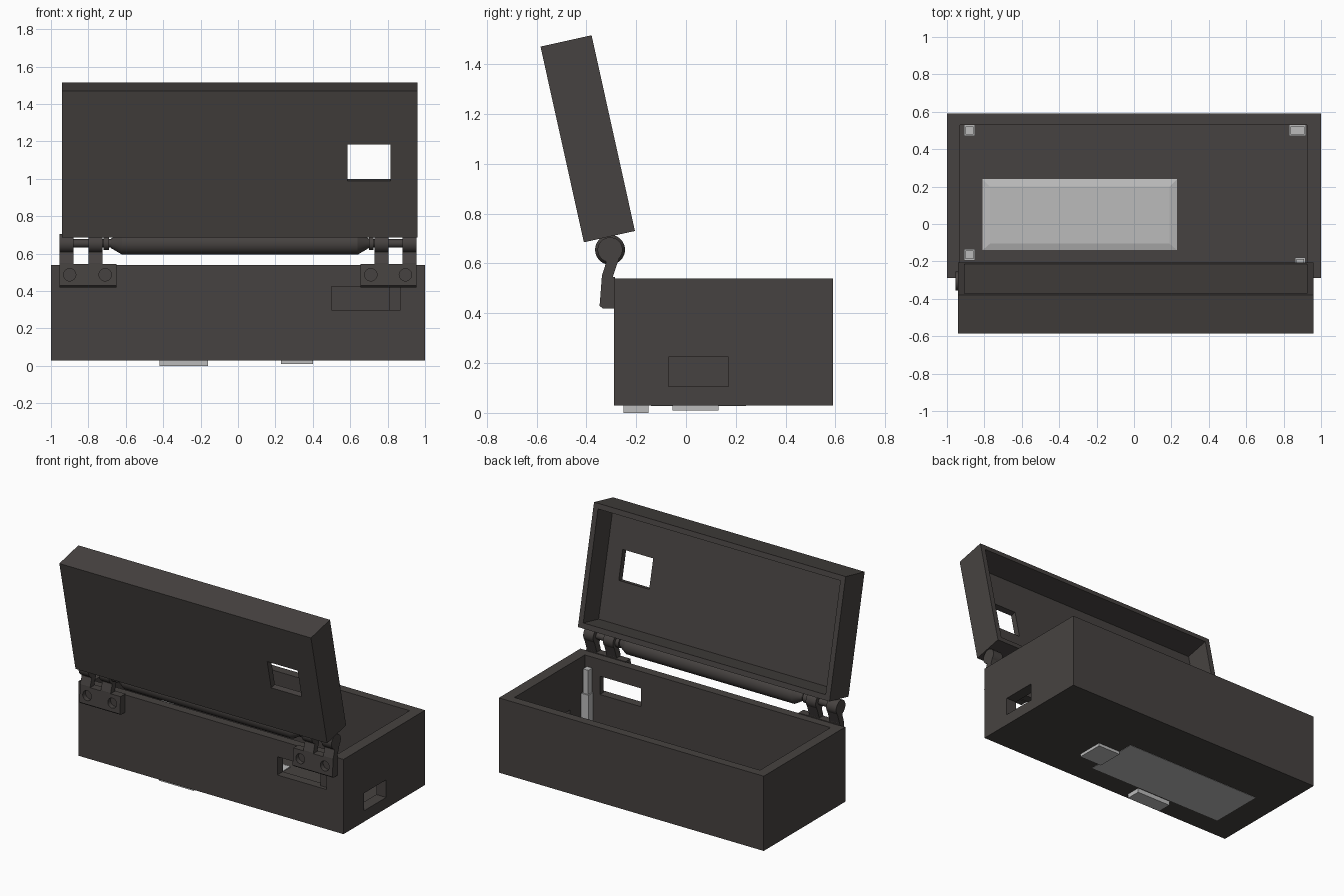
import bpy, bmesh, math
from mathutils import Vector, Matrix

if "Cube" in bpy.data.objects:
    bpy.data.objects.remove(bpy.data.objects["Cube"])


def material(name, rgb):
    m = bpy.data.materials.new(name)
    m.diffuse_color = (*rgb, 1)
    m.use_nodes = True
    m.node_tree.nodes["Principled BSDF"].inputs["Base Color"].default_value = m.diffuse_color
    return m


DARK = material("dark_charcoal", (0.062, 0.055, 0.052))
GREY = material("light_grey", (0.5, 0.5, 0.5))


def finish(name, bm, mat):
    bmesh.ops.recalc_face_normals(bm, faces=bm.faces[:])
    me = bpy.data.meshes.new(name)
    bm.to_mesh(me)
    bm.free()
    me.materials.append(mat)
    ob = bpy.data.objects.new(name, me)
    bpy.context.collection.objects.link(ob)
    return ob


def block(name, x, y, z, mat=DARK):
    """Box given by its min and max on each axis."""
    bm = bmesh.new()
    bmesh.ops.create_cube(bm, size=1)
    for v in bm.verts:
        v.co = Vector([(r[0] + r[1]) / 2 + c * (r[1] - r[0]) for r, c in zip((x, y, z), v.co)])
    return finish(name, bm, mat)


def lathe_x(name, sections, y, z, mat=DARK, sides=40):
    """Turned solid along x from (x, radius) sections."""
    bm = bmesh.new()
    rings = [[bm.verts.new((x, y + r * math.cos(a), z + r * math.sin(a)))
              for a in [2 * math.pi * i / sides for i in range(sides)]] for x, r in sections]
    for a, b in zip(rings, rings[1:]):
        for i in range(sides):
            j = (i + 1) % sides
            bm.faces.new((a[i], a[j], b[j], b[i]))
    bm.faces.new(rings[0])
    bm.faces.new(rings[-1])
    return smooth(finish(name, bm, mat))


def extrude_x(name, profile, x0, x1, mat=DARK):
    """Prism from a (y, z) profile."""
    bm = bmesh.new()
    f = bm.faces.new([bm.verts.new((x0, y, z)) for y, z in profile])
    g = bmesh.ops.extrude_face_region(bm, geom=[f])["geom"]
    bmesh.ops.translate(bm, vec=(x1 - x0, 0, 0), verts=[v for v in g if isinstance(v, bmesh.types.BMVert)])
    return finish(name, bm, mat)


def select(ob):
    bpy.ops.object.select_all(action='DESELECT')
    ob.select_set(True)
    bpy.context.view_layer.objects.active = ob


def smooth(ob):
    select(ob)
    bpy.ops.object.shade_smooth_by_angle(angle=math.radians(30))
    return ob


def cut(ob, *cutters):
    for c in cutters:
        c.hide_render = True
        select(ob)
        mod = ob.modifiers.new("cut", 'BOOLEAN')
        mod.operation, mod.solver, mod.object = 'DIFFERENCE', 'EXACT', c
        bpy.ops.object.modifier_apply(modifier=mod.name)
        bpy.data.objects.remove(c)


# Case body with cavity, front slot with recess, and side port
body = block("case_body", (-1, 1), (-0.29, 0.59), (0.03, 0.54))
cut(body,
    block("cavity", (-0.93, 0.925), (-0.23, 0.53), (0.08, 0.7)),
    block("front_slot", (0.5, 0.81), (-0.4, -0.1), (0.30, 0.425)),
    block("slot_recess", (0.8, 0.87), (-0.4, -0.265), (0.30, 0.425)),
    block("side_port", (0.8, 1.1), (-0.07, 0.17), (0.105, 0.225)))

# Open lid: a shallow tray with a window, leaning back
lid = block("lid", (-0.95, 0.95), (0, 0.21), (0, 0.805))
cut(lid,
    block("lid_cavity", (-0.915, 0.915), (0.04, 0.4), (0.035, 0.77)),
    block("lid_window", (0.575, 0.805), (-0.1, 0.1), (0.312, 0.512)))
lid.data.transform(Matrix.Translation((0.01, -0.41, 0.685)) @ Matrix.Rotation(math.radians(12.5), 4, 'X'))

# Floor panel with bevelled upper edge
bm = bmesh.new()
lower = [(-0.81, -0.14), (0.23, -0.14), (0.23, 0.24), (-0.81, 0.24)]
upper = [(-0.77, -0.105), (0.19, -0.105), (0.19, 0.2), (-0.77, 0.2)]
rings = [[bm.verts.new((x, y, z)) for x, y in pts] for pts, z in ((lower, 0.028), (lower, 0.085), (upper, 0.095))]
for a, b in zip(rings, rings[1:]):
    for i in range(4):
        j = (i + 1) % 4
        bm.faces.new((a[i], a[j], b[j], b[i]))
bm.faces.new(rings[0])
bm.faces.new(rings[-1])
finish("floor_panel", bm, GREY)

# Tabs under the case
block("underside_tab_side", (0.23, 0.40), (-0.055, 0.13), (0.01, 0.04), GREY)
block("underside_tab_front", (-0.42, -0.16), (-0.25, -0.15), (0, 0.04), GREY)

# Stepped corner posts inside the case: x, y, half width in x
for i, (x, y, w) in enumerate([(-0.88, 0.5, 0.03), (0.875, 0.5, 0.045), (-0.88, -0.165, 0.03), (0.89, -0.21, 0.028)]):
    block(f"post_base_{i}", (x - w, x + w), (y - 0.03, y + 0.03), (0.07, 0.30), GREY)
    block(f"post_top_{i}", (x - w + 0.008, x + w - 0.008), (y - 0.022, y + 0.022), (0.29, 0.465), GREY)

# Hinge barrel with tapered ends, and the pin
HY, HZ = -0.305, 0.655
lathe_x("hinge_barrel", [(-0.68, 0.025), (-0.62, 0.06), (0.64, 0.06), (0.70, 0.025)], HY, HZ)
lathe_x("hinge_pin", [(-0.945, 0.022), (0.955, 0.022)], HY, HZ)

# Hinge leaves with screw holes
leaf_profile = [(-0.285, 0.42), (-0.335, 0.42), (-0.347, 0.43), (-0.338, 0.545), (-0.285, 0.545)]
for side, x0, x1, holes in (("left", -0.955, -0.65, (-0.9, -0.71)), ("right", 0.655, 0.955, (0.71, 0.895))):
    leaf = extrude_x(f"hinge_leaf_{side}", leaf_profile, x0, x1)
    for hx in holes:
        hole = bmesh.new()
        bmesh.ops.create_cone(hole, cap_ends=True, segments=24, radius1=0.033, radius2=0.033, depth=0.06,
                              matrix=Matrix.Translation((hx, -0.343, 0.487)) @ Matrix.Rotation(math.pi / 2, 4, 'X'))
        cut(leaf, finish("screw_hole", hole, DARK))

# Hinge knuckles on angled arms
arm_profile = [(-0.338, 0.53), (-0.293, 0.53), (-0.293, 0.55), (-0.262, 0.64), (-0.32, 0.64), (-0.322, 0.60), (-0.338, 0.55)]
for i, (x0, x1) in enumerate([(-0.955, -0.88), (-0.8, -0.725), (0.73, 0.805), (0.88, 0.955)]):
    lathe_x(f"hinge_knuckle_{i}", [(x0, 0.05), (x1, 0.05)], HY, HZ)
    extrude_x(f"hinge_arm_{i}", arm_profile, x0, x1)

# End discs joining the pin to the lid
for i, (x0, x1) in enumerate([(-0.72, -0.69), (0.70, 0.725)]):
    lathe_x(f"hinge_collar_{i}", [(x0, 0.035), (x1, 0.035)], HY, HZ)
